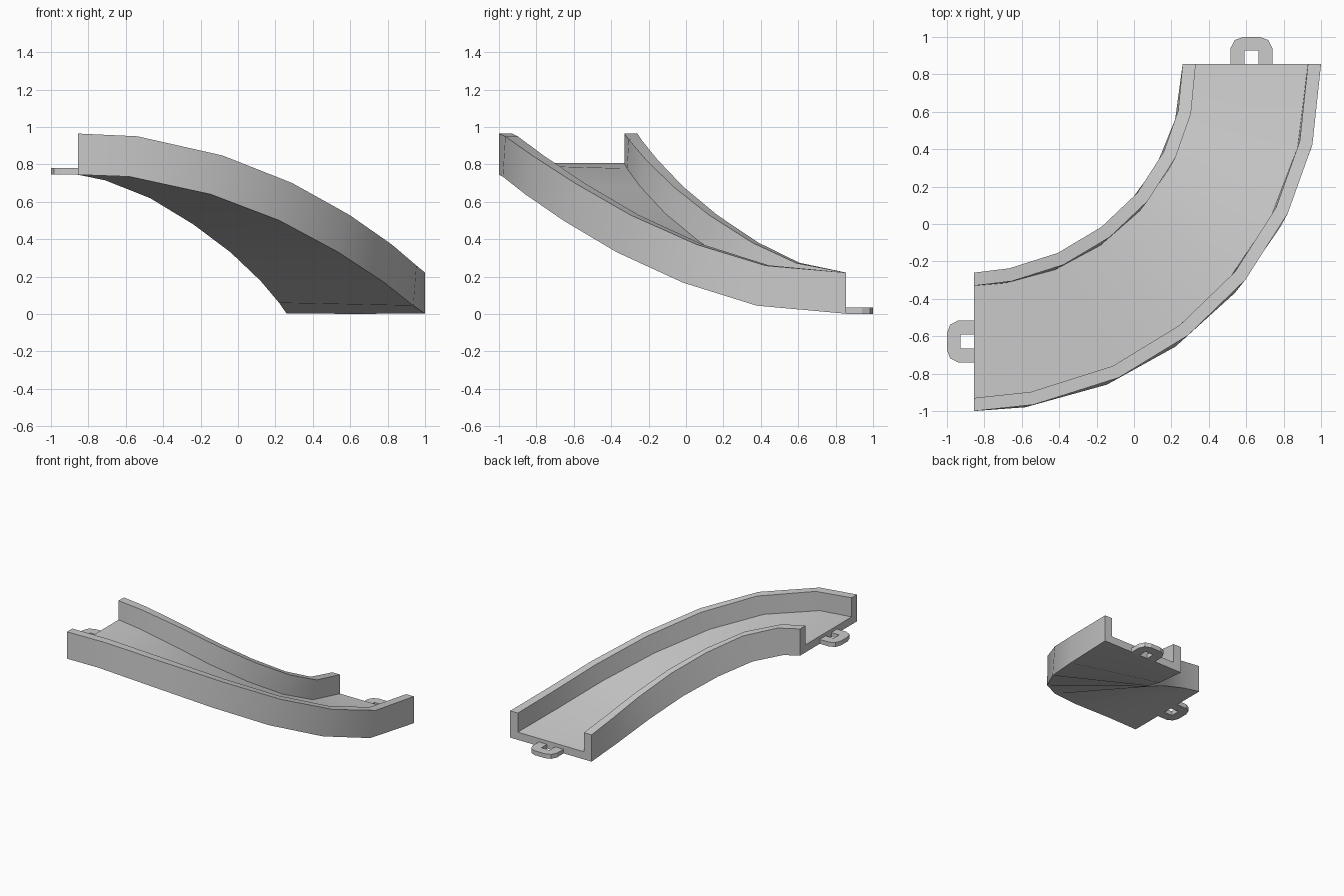
import bpy, bmesh
from math import sin, cos, radians
from mathutils import Vector

if "Cube" in bpy.data.objects:
    bpy.data.objects.remove(bpy.data.objects["Cube"])

CENTRE = Vector((-0.855, 0.855, 0))
R_IN, R_OUT = 1.115, 1.855
WALL, FLOOR, HEIGHT = 0.07, 0.063, 0.22

# stations along the bend: inner angle, inner z, outer angle, outer z
STATIONS = [(0, .745, 0, .745), (7.5, .715, 8.5, .735), (20.2, .62, 22.5, .64),
            (33.5, .48, 35.5, .50), (47, .33, 48.7, .33), (61, .178, 62, .168),
            (74.6, .06, 75.1, .045), (90, .002, 90, .002)]


def polar(radius, angle, z):
    a = radians(angle)
    return CENTRE + Vector((radius * sin(a), -radius * cos(a), z))


def finish(name, bm):
    bmesh.ops.recalc_face_normals(bm, faces=bm.faces[:])
    mesh = bpy.data.meshes.new(name)
    bm.to_mesh(mesh)
    bm.free()
    obj = bpy.data.objects.new(name, mesh)
    bpy.context.collection.objects.link(obj)
    return obj


def build_track():
    inner = [polar(R_IN, s[0], s[1]) for s in STATIONS]
    outer = [polar(R_OUT, s[2], s[3]) for s in STATIONS]
    mid = [(a + b) / 2 for a, b in zip(inner, outer)]
    width = R_OUT - R_IN
    # U-shaped channel profile: across, up
    profile = [(0, 0), (width, 0), (width, HEIGHT), (width - WALL, HEIGHT),
               (width - WALL, FLOOR), (WALL, FLOOR), (WALL, HEIGHT), (0, HEIGHT)]
    bm = bmesh.new()
    rings = []
    last = len(STATIONS) - 1
    for i in range(last + 1):
        across = (outer[i] - inner[i]).normalized()
        if i in (0, last):
            up = Vector((0, 0, 1))
        else:
            up = across.cross(mid[i + 1] - mid[i - 1]).normalized()
            if up.z < 0:
                up = -up
        span = (outer[i] - inner[i]).length / width
        rings.append([bm.verts.new(inner[i] + across * u * span + up * v)
                      for u, v in profile])
    n = len(profile)
    for a, b in zip(rings, rings[1:]):
        for k in range(n):
            j = (k + 1) % n
            bm.faces.new((a[k], a[j], b[j], b[k]))
    # end caps split into floor and two walls
    for r in (rings[0], rings[-1]):
        bm.faces.new((r[0], r[1], r[4], r[5]))
        bm.faces.new((r[1], r[2], r[3], r[4]))
        bm.faces.new((r[0], r[5], r[6], r[7]))
    return finish("curved_ramp_channel", bm)


def build_link(name, origin, side, out):
    # flat U-shaped connector loop: sideways, outward
    half = [(.112, 0), (.112, .085), (.09, .128), (.045, .145)]
    hole = [(-.037, 0), (-.037, .073), (.037, .073), (.037, 0)]
    outline = half + [(-u, v) for u, v in reversed(half)] + hole
    bm = bmesh.new()
    face = bm.faces.new([bm.verts.new(origin + side * u + out * v) for u, v in outline])
    new = bmesh.ops.extrude_face_region(bm, geom=[face])["geom"]
    bmesh.ops.translate(bm, vec=(0, 0, .036),
                        verts=[g for g in new if isinstance(g, bmesh.types.BMVert)])
    return finish(name, bm)


X, Y = Vector((1, 0, 0)), Vector((0, 1, 0))
track = build_track()
build_link("upper_link", Vector((-.855, -.628, .745)), Y, -X)
build_link("lower_link", Vector((.628, .855, 0)), X, Y)

bpy.context.view_layer.objects.active = track
track.select_set(True)
bpy.ops.object.shade_smooth_by_angle(angle=radians(30))
